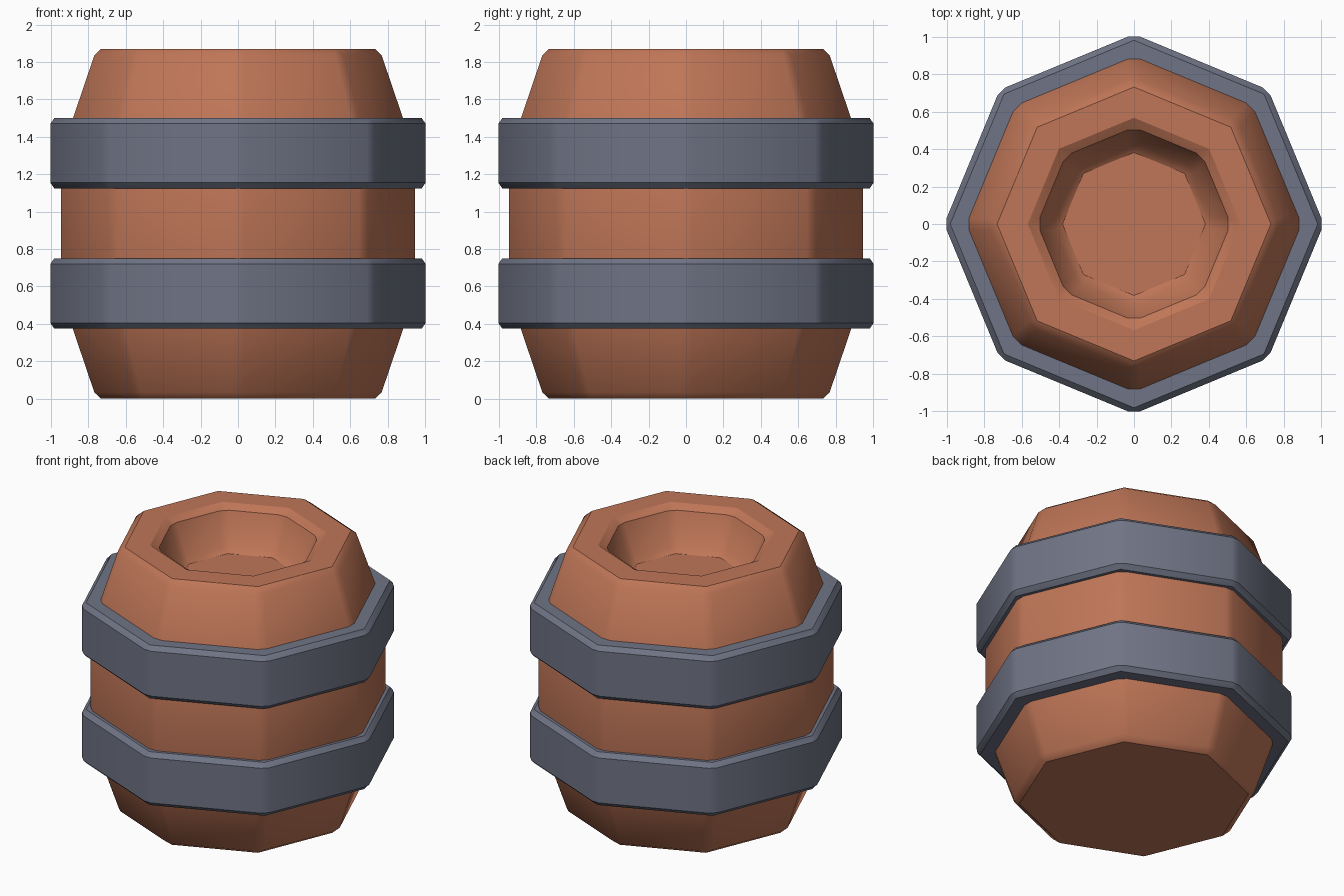
import bpy, bmesh, math

if "Cube" in bpy.data.objects:
    bpy.data.objects.remove(bpy.data.objects["Cube"], do_unlink=True)

SIDES = 8
HEIGHT = 1.87


def make_material(name, colour):
    mat = bpy.data.materials.new(name)
    mat.use_nodes = True
    mat.diffuse_color = colour
    mat.node_tree.nodes["Principled BSDF"].inputs["Base Color"].default_value = colour
    return mat


def lathe(name, profile, mat, bevel, capped):
    """Turn a (radius, z) profile into an eight-sided solid with chamfered edges."""
    bm = bmesh.new()
    rings = []
    for r, z in profile:
        angles = [math.tau * i / SIDES for i in range(SIDES)]
        rings.append([bm.verts.new((r * math.cos(a), r * math.sin(a), z)) for a in angles])
    pairs = list(zip(rings, rings[1:]))
    if capped:
        bm.faces.new(rings[0])
        bm.faces.new(rings[-1])
    else:
        pairs.append((rings[-1], rings[0]))
    for low, high in pairs:
        for i in range(SIDES):
            j = (i + 1) % SIDES
            bm.faces.new((low[i], low[j], high[j], high[i]))
    bmesh.ops.recalc_face_normals(bm, faces=bm.faces)
    mesh = bpy.data.meshes.new(name)
    bm.to_mesh(mesh)
    bm.free()
    mesh.materials.append(mat)
    obj = bpy.data.objects.new(name, mesh)
    bpy.context.collection.objects.link(obj)

    chamfer = obj.modifiers.new("chamfer", "BEVEL")
    chamfer.width = bevel
    chamfer.segments = 1
    chamfer.limit_method = "ANGLE"
    chamfer.angle_limit = math.radians(20)

    # Apply the chamfer so the shading follows the finished edges
    bpy.ops.object.select_all(action="DESELECT")
    obj.select_set(True)
    bpy.context.view_layer.objects.active = obj
    bpy.ops.object.modifier_apply(modifier=chamfer.name)
    bpy.ops.object.shade_smooth_by_angle(angle=math.radians(30))
    return obj


wood = make_material("terracotta wood", (0.52, 0.18, 0.095, 1))
metal = make_material("slate metal", (0.16, 0.175, 0.235, 1))

# Barrel body with a recessed top
body = [(0.77, 0), (0.96, 0.56), (0.96, HEIGHT - 0.56), (0.77, HEIGHT),
        (0.53, HEIGHT), (0.42, 1.59)]
lathe("barrel_body", body, wood, 0.035, True)

# Two hoops around the body
for name, z in (("lower_hoop", 0.375), ("upper_hoop", 1.125)):
    top = z + 0.375
    hoop = [(0.8, z), (1.015, z), (1.015, top), (0.8, top)]
    lathe(name, hoop, metal, 0.03, False)
